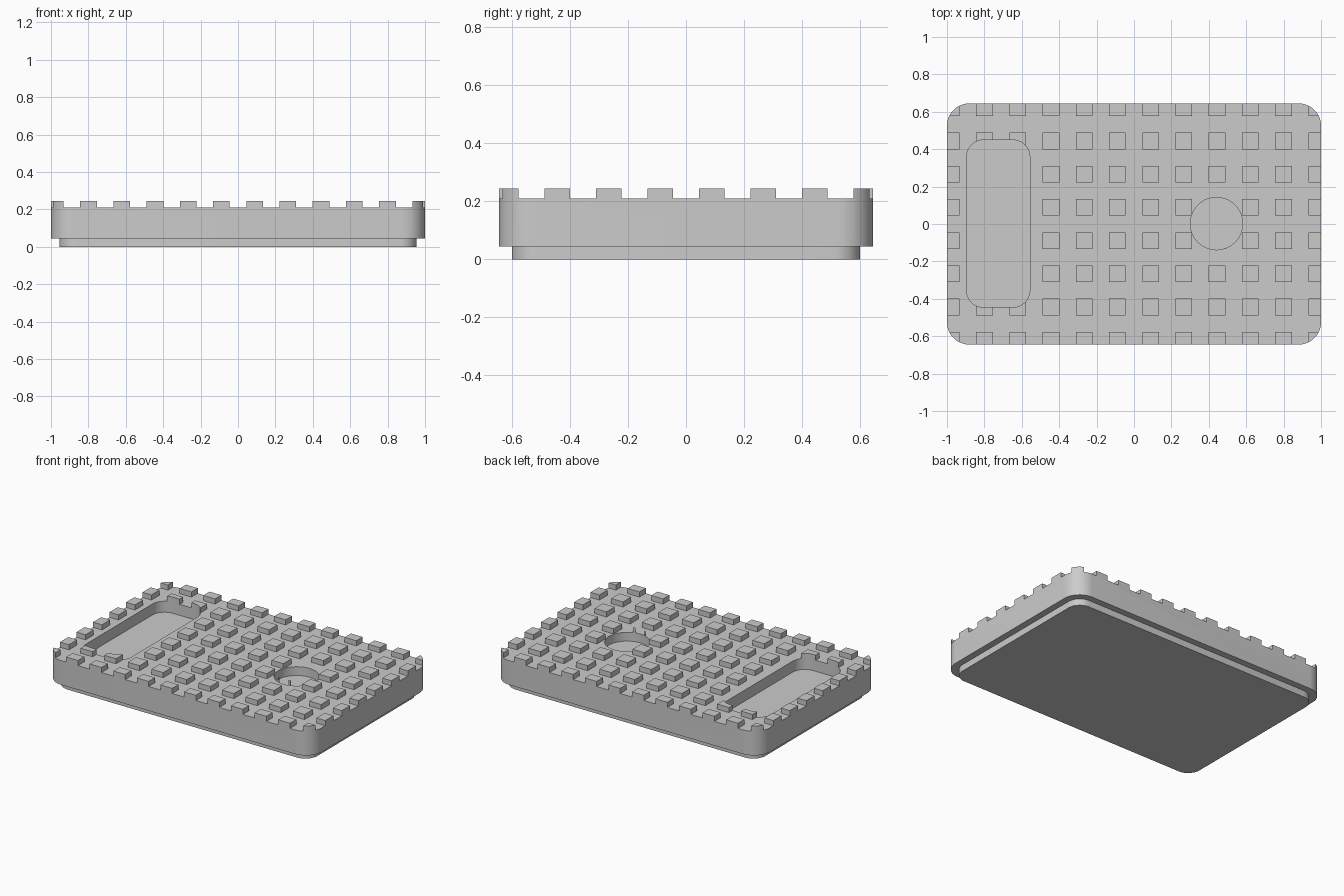
import bpy
import bmesh
from math import cos, sin, pi

if "Cube" in bpy.data.objects:
    bpy.data.objects.remove(bpy.data.objects["Cube"], do_unlink=True)

STUD = 0.0888            # stud width, equal to the gap between studs
PITCH = 2 * STUD
TOP, DECK, LEDGE = 0.245, 0.21, 0.045

# Single grey finish
grey = bpy.data.materials.new("plain_grey")
grey.use_nodes = True
grey.diffuse_color = (0.6, 0.6, 0.6, 1)
grey.node_tree.nodes["Principled BSDF"].inputs["Base Color"].default_value = (0.6, 0.6, 0.6, 1)


def make_object(name, bm):
    bmesh.ops.recalc_face_normals(bm, faces=bm.faces)
    mesh = bpy.data.meshes.new(name)
    bm.to_mesh(mesh)
    bm.free()
    mesh.materials.append(grey)
    obj = bpy.data.objects.new(name, mesh)
    bpy.context.collection.objects.link(obj)
    return obj


def rounded_prism(name, centre, half, radius, z0, z1, steps=10):
    """Upright prism with rounded corners; a cylinder when half equals radius."""
    bm = bmesh.new()
    verts = []
    for quarter, (sx, sy) in enumerate([(1, 1), (-1, 1), (-1, -1), (1, -1)]):
        for i in range(steps + 1):
            a = (quarter + i / steps) * pi / 2
            x = centre[0] + sx * (half[0] - radius) + radius * cos(a)
            y = centre[1] + sy * (half[1] - radius) + radius * sin(a)
            verts.append(bm.verts.new((x, y, z0)))
    face = bm.faces.new(verts)
    side = bmesh.ops.extrude_face_region(bm, geom=[face])["geom"]
    top = [v for v in side if isinstance(v, bmesh.types.BMVert)]
    bmesh.ops.translate(bm, verts=top, vec=(0, 0, z1 - z0))
    bmesh.ops.remove_doubles(bm, verts=bm.verts, dist=1e-5)
    return make_object(name, bm)


def groove_strips(name, axis, reach):
    """Parallel bars that carve the gaps between studs."""
    bm = bmesh.new()
    for k in range(-reach, reach + 1):
        bar = bmesh.ops.create_cube(bm, size=1)["verts"]
        size = [3, 3, 0.2]
        size[axis] = STUD
        offset = [0, 0, DECK + 0.1]
        offset[axis] = k * PITCH
        bmesh.ops.scale(bm, verts=bar, vec=size)
        bmesh.ops.translate(bm, verts=bar, vec=offset)
    return make_object(name, bm)


def carve(target, cutter):
    cutter.hide_render = True
    mod = target.modifiers.new("carve", "BOOLEAN")
    mod.operation = "DIFFERENCE"
    mod.solver = "EXACT"
    mod.object = cutter
    bpy.context.view_layer.objects.active = target
    bpy.ops.object.modifier_apply(modifier=mod.name)
    bpy.data.objects.remove(cutter, do_unlink=True)


# Narrower foot under the plate
foot = rounded_prism("foot", (0, 0), (0.955, 0.6), 0.09, 0, LEDGE)

# Main plate, with grooves leaving the grid of square studs
plate = rounded_prism("studded_plate", (0, 0), (1, 0.645), 0.12, LEDGE, TOP)
carve(plate, groove_strips("lengthwise_gaps", 0, 5))
carve(plate, groove_strips("crosswise_gaps", 1, 3))

# Rounded pocket on the right and round recess on the left
carve(plate, rounded_prism("pocket_cutter", (-0.726, 0.002), (0.169, 0.447), 0.09, 0.135, 0.4))
carve(plate, rounded_prism("recess_cutter", (0.441, 0.002), (0.14, 0.14), 0.14, 0.15, 0.4))

# Smooth the round walls, keep every edge crisp
for obj in (foot, plate):
    bpy.ops.object.select_all(action="DESELECT")
    obj.select_set(True)
    bpy.context.view_layer.objects.active = obj
    bpy.ops.object.shade_smooth_by_angle(angle=pi / 6)
